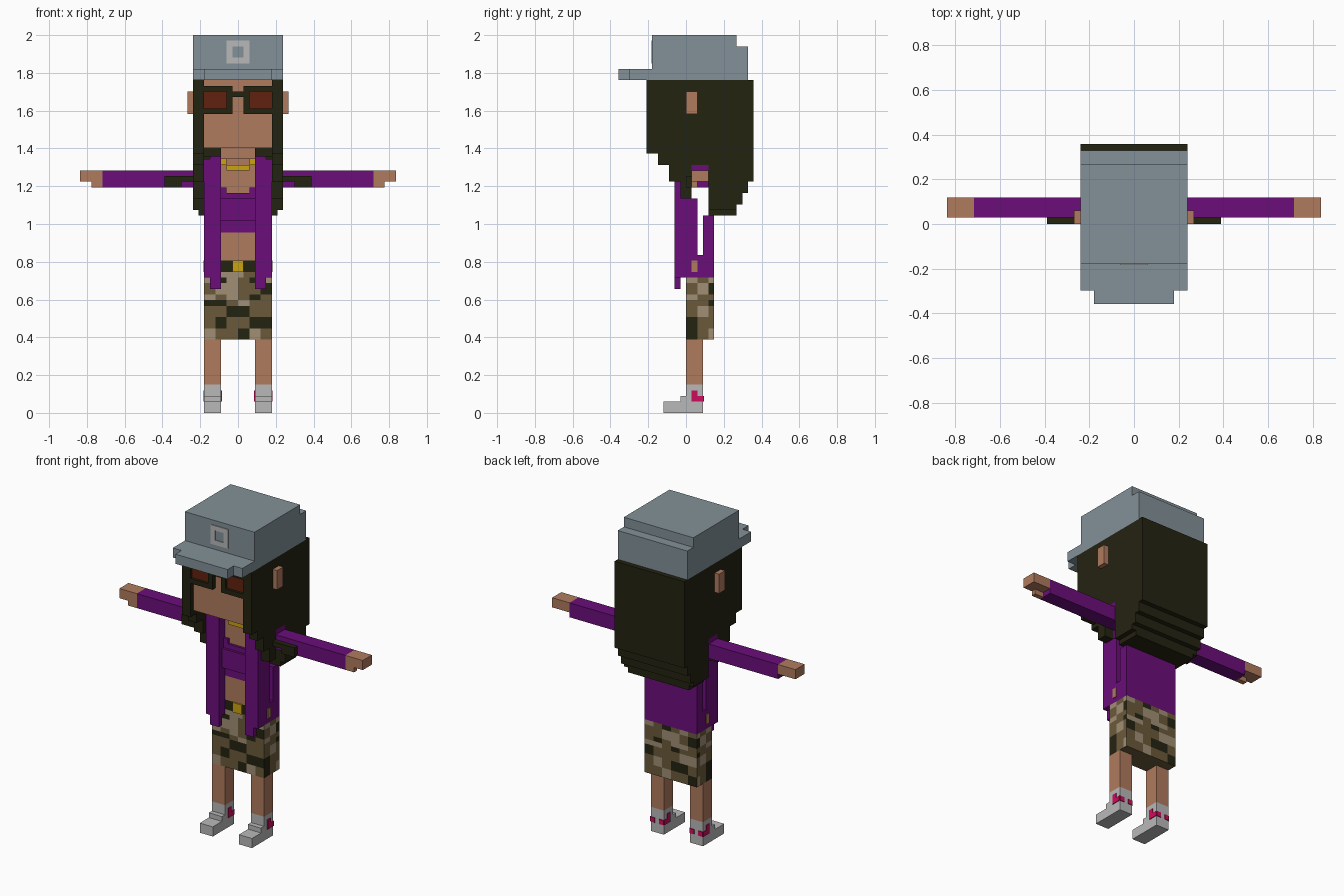
import bpy, bmesh
from mathutils import Vector

cube = bpy.data.objects.get("Cube")
if cube:
    bpy.data.objects.remove(cube, do_unlink=True)

U = 2 / 67  # block size; all part sizes below are in blocks
T = 0.15    # plate thickness in blocks


def material(name, r, g, b):
    lin = [((c / 255 + 0.055) / 1.055) ** 2.4 for c in (r, g, b)]
    m = bpy.data.materials.new(name)
    m.use_nodes = True
    m.diffuse_color = (*lin, 1)
    m.node_tree.nodes["Principled BSDF"].inputs["Base Color"].default_value = (*lin, 1)
    return m


SKIN = material("skin", 176, 123, 94)
DARK = material("dark_brown", 36, 35, 17)
SLATE = material("slate_grey", 131, 145, 152)
PURPLE = material("purple", 107, 13, 122)
PALE = material("pale_grey", 185, 185, 185)
GOLD = material("gold", 203, 163, 15)
RED = material("dark_red", 97, 33, 14)
PINK = material("pink", 206, 12, 92)
TAN = material("tan", 161, 143, 118)
BROWN = material("brown", 107, 90, 58)


def make(name, bm, mats):
    bmesh.ops.recalc_face_normals(bm, faces=bm.faces)
    mesh = bpy.data.meshes.new(name)
    bm.to_mesh(mesh)
    bm.free()
    for m in mats:
        mesh.materials.append(m)
    obj = bpy.data.objects.new(name, mesh)
    bpy.context.collection.objects.link(obj)
    return obj


def add_box(bm, xs, ys, zs):
    lo, hi = Vector((xs[0], ys[0], zs[0])), Vector((xs[1], ys[1], zs[1]))
    verts = bmesh.ops.create_cube(bm, size=1)["verts"]
    for v in verts:
        v.co = [((a + b) / 2 + c * (b - a)) * U for a, b, c in zip(lo, hi, v.co)]


def box(name, mat, xs, ys, zs):
    bm = bmesh.new()
    add_box(bm, xs, ys, zs)
    return make(name, bm, [mat])


def pair(name, mat, xs, ys, zs):
    box("left_" + name, mat, xs, ys, zs)
    box("right_" + name, mat, (-xs[1], -xs[0]), ys, zs)


def extrude_profile(name, mat, pts, x0, x1):
    """Side outline (y, z) extruded along x."""
    bm = bmesh.new()
    face = bm.faces.new([bm.verts.new((x0 * U, y * U, z * U)) for y, z in pts])
    new = bmesh.ops.extrude_face_region(bm, geom=[face])["geom"]
    for v in new:
        if isinstance(v, bmesh.types.BMVert):
            v.co.x = x1 * U
    return make(name, bm, [mat])


# Cap
extrude_profile("cap_crown", SLATE, [(-6, 59), (11, 59), (11, 65), (9, 65), (9, 67), (-6, 67)], -8, 8)
box("cap_brim", SLATE, (-8, 8), (-10, -6), (59, 61))
box("cap_brim_tip", SLATE, (-6, 6), (-12, -10), (59, 61))
for s in (-1, 1):
    side = sorted((s, 2 * s))
    box("badge_side", PALE, side, (-6 - T, -6), (62, 66))
for z in (62, 65):
    box("badge_bar", PALE, (-1, 1), (-6 - T, -6), (z, z + 1))

# Head
box("head", SKIN, (-6, 6), (-6, 4), (47, 59))
pair("ear", SKIN, (8, 9), (0, 2), (53, 57))
box("neck", SKIN, (-3, 3), (-1, 4), (45, 47))

# Glasses
pair("lens", RED, (2, 6), (-6.5, -6), (54, 57))
pair("frame_top", DARK, (1, 6), (-7, -6), (57, 58))
pair("frame_bottom", DARK, (1, 6), (-7, -6), (53, 54))
pair("frame_inner", DARK, (1, 2), (-7, -6), (54, 57))
box("frame_bridge", DARK, (-1, 1), (-7, -6), (56, 57))

# Hair: stepped side locks and a full back
lock = [(-7, 59), (-7, 46), (-5, 46), (-5, 44), (-3, 44), (-3, 41), (-1, 41),
        (-1, 38), (1, 38), (1, 44), (4, 44), (4, 59)]
back = [(4, 59), (4, 36), (9, 36), (9, 37), (10, 37), (10, 39), (11, 39),
        (11, 41), (12, 41), (12, 59)]
extrude_profile("left_hair_lock", DARK, lock, 6, 8)
extrude_profile("right_hair_lock", DARK, lock, -8, -6)
extrude_profile("back_hair", DARK, back, -8, 8)
box("back_hair_tip", DARK, (-7, 7), (4, 9), (35, 36))
pair("under_chin_hair", DARK, (3, 6), (-3, 4), (45.5, 47))
pair("shoulder_hair", DARK, (8, 10), (0, 1), (41, 42))
pair("shoulder_hair_end", DARK, (10, 13), (0, 1), (40, 42))

# Jacket and shirt
pair("jacket_front", PURPLE, (3, 6), (-2, -1), (24, 45))
pair("jacket_tail", PURPLE, (3, 5), (-2, -1), (22, 24))
pair("jacket_collar", PURPLE, (3, 5), (-2, 0), (45, 46))
pair("jacket_side", PURPLE, (3, 6), (-1, 2), (24, 38))
pair("jacket_chest", PURPLE, (3, 6), (-1, 1), (38, 45))
pair("shoulder", PURPLE, (3, 8), (1, 4), (40, 44))
box("jacket_lower_back", PURPLE, (-6, 6), (2, 5), (24, 28))
box("jacket_back", PURPLE, (-6, 6), (3, 5), (28, 35))
box("shirt", PURPLE, (-3, 3), (-1, 2), (34, 38))
box("shirt_hem", PURPLE, (-3, 3), (0, 2), (32, 34))
box("shirt_neckline", PURPLE, (-3, 3), (-0.5, 1), (38, 39))
pair("shirt_neck_corner", PURPLE, (2, 3), (-0.5, 1), (39, 40))
pair("side_opening", SKIN, (6, 6 + T), (1, 2), (25, 27))

# Chest, belly and necklace
box("chest", SKIN, (-3, 3), (0, 1), (39, 45))
box("belly", SKIN, (-3, 3), (0, 2), (27, 32))
box("necklace_front", GOLD, (-2, 2), (-0.3, 0), (43, 44))
pair("necklace_side", GOLD, (2, 3), (-0.3, 0), (44, 45))

# Arms and hands
pair("sleeve", PURPLE, (8, 24), (1, 4), (40, 43))
pair("palm", SKIN, (24, 28), (1, 4), (41, 43))
pair("thumb", SKIN, (24, 26), (1, 2), (40, 41))

# Belt
box("waistband", DARK, (-3, 3), (0, 2), (25, 27))
box("waistband_lower", TAN, (-3, 1), (0, 2), (24, 25))
box("waistband_lower_side", BROWN, (1, 3), (0, 2), (24, 25))
box("buckle", GOLD, (-1, 1), (-0.3, 0), (25, 27))

# Camouflage shorts: a block cut in cells, coloured by patch rows
FRONT = ["TDTBDT", "BTTBBD", "TBTBDB", "DDBTBB", "BBDDBB", "BDBBDD", "TBBDTB"]
BACK = ["BTBDBT", "DBTTBB", "BTTBDB", "BBDBTT", "TTBBBD", "BDDBTB", "DBBTBB"]
SIDE = ["TBT", "BTD", "TBB", "BBD", "BTB", "DBB", "DBT"]
bm = bmesh.new()
add_box(bm, (-6, 6), (0, 5), (13, 24))
cuts = [((x, 0, 0), (1, 0, 0)) for x in range(-4, 6, 2)]
cuts += [((0, y, 0), (0, 1, 0)) for y in (2, 4)]
cuts += [((0, 0, z), (0, 0, 1)) for z in (15, 17, 19, 20, 21, 23)]
for co, no in cuts:
    bmesh.ops.bisect_plane(bm, geom=bm.verts[:] + bm.edges[:] + bm.faces[:],
                           plane_co=Vector(co) * U, plane_no=no)
bm.normal_update()
for f in bm.faces:
    c = f.calc_center_median() / U
    row = sum(c.z < z for z in (15, 17, 19, 20, 21, 23))
    col = min(int((c.x + 6) / 2), 5)
    if abs(f.normal.z) > 0.5:
        key = "B"
    elif abs(f.normal.x) > 0.5:
        key = SIDE[row][min(int(c.y / 2), 2)]
    else:
        key = (FRONT if f.normal.y < 0 else BACK)[row][col]
    f.material_index = "BTD".index(key)
make("shorts", bm, [BROWN, TAN, DARK])

# Legs and shoes
pair("leg", SKIN, (3, 6), (0, 3), (5, 13))
shoe = [(-4, 0), (3, 0), (3, 5), (0, 5), (0, 3), (-1, 3), (-1, 2), (-4, 2)]
extrude_profile("left_shoe", PALE, shoe, 3, 6)
extrude_profile("right_shoe", PALE, shoe, -6, -3)
for x in (3 - T, 6):
    pair("shoe_mark", PINK, (x, x + T), (1, 2), (2, 4))
    pair("shoe_mark_heel", PINK, (x, x + T), (2, 3), (2, 3))
pair("heel_mark", PINK, (5, 6), (3, 3 + T), (2, 3))
pair("heel_mark_inner", PINK, (3, 4), (3, 3 + T), (2, 3))
